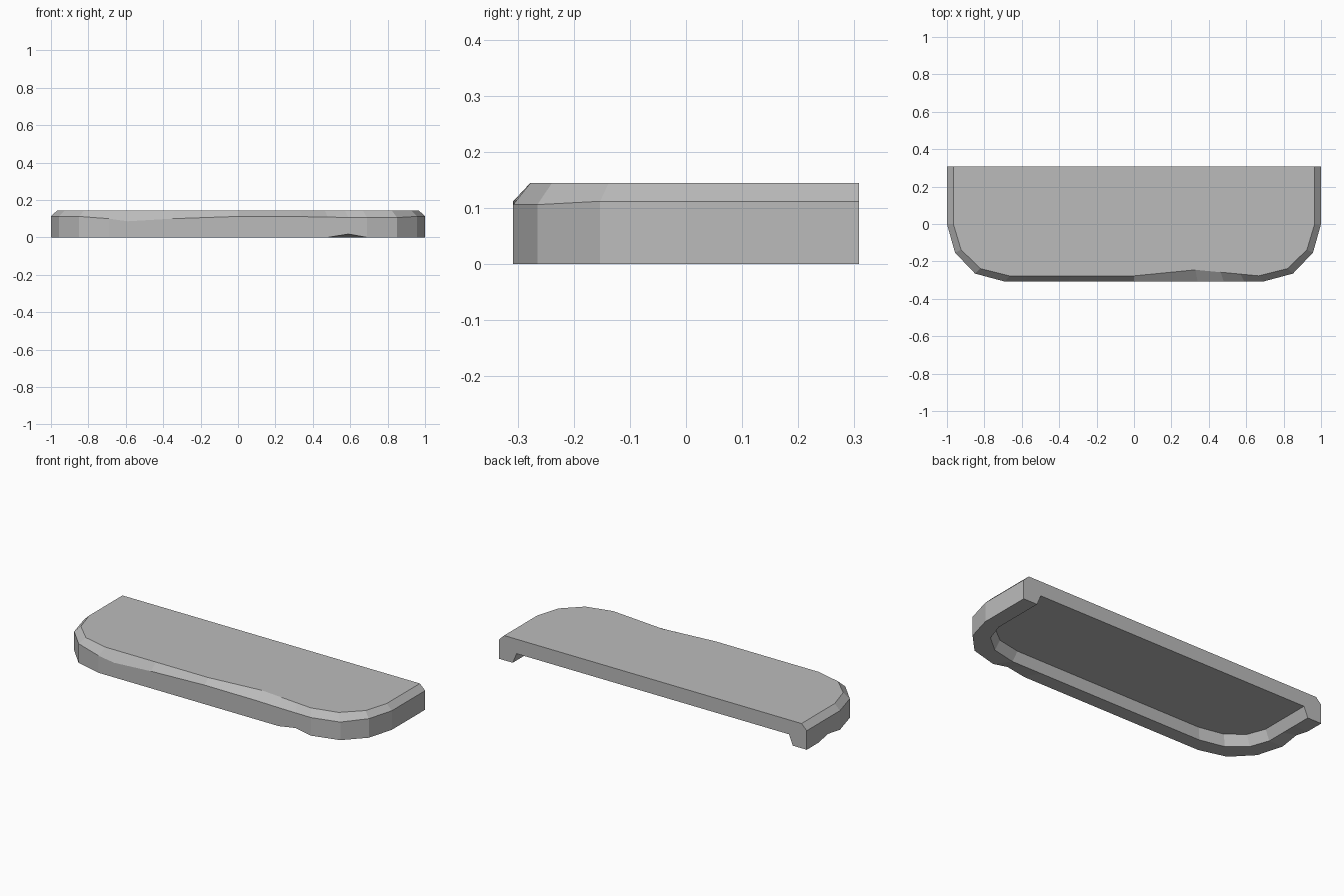
import bpy, bmesh

cube = bpy.data.objects.get("Cube")
if cube:
    bpy.data.objects.remove(cube)

# One plain stone colour
stone = bpy.data.materials.new("stone_grey")
stone.use_nodes = True
colour = (0.5, 0.5, 0.5, 1)
stone.diffuse_color = colour
stone.node_tree.nodes["Principled BSDF"].inputs["Base Color"].default_value = colour

BACK, TOP, CEILING = 0.308, 0.145, 0.06

# Rounded outline from back right to back left: x, y, chamfer height, bottom chip height
outline = [
    (-1, BACK, 0.112, 0), (-1, 0.2, 0.112, 0), (-1, 0.11, 0.112, 0.018),
    (-1, 0, 0.112, 0), (-0.957, -0.153, 0.112, 0), (-0.85, -0.265, 0.112, 0),
    (-0.69, -BACK, 0.1, 0), (-0.59, -BACK, 0.086, 0), (-0.35, -BACK, 0.1, 0),
    (0, -BACK, 0.112, 0), (0.34, -BACK, 0.111, 0), (0.48, -BACK, 0.108, 0),
    (0.59, -BACK, 0.107, 0.018), (0.69, -BACK, 0.106, 0), (0.85, -0.265, 0.106, 0),
    (0.957, -0.153, 0.112, 0), (1, 0, 0.112, 0), (1, BACK, 0.112, 0),
]


def shrink(x, y, sx, sy):
    """Inset an outline point while keeping the back edge flush."""
    return x * sx, y * sy if y < 0 else y


bm = bmesh.new()
rings = [[] for _ in range(5)]
for x, y, chamfer, chip in outline:
    tx, ty = shrink(x, y, 0.966, 0.9)
    if x == 0.34:            # worn dip in the front top edge
        ty = -0.245
    elif 0.34 < x < 0.69:
        ty = -0.245 - 0.032 * (tx - 0.328) / 0.338
    elif x == 0.69:
        ty = -0.277
    section = [
        (tx, ty, TOP),
        (x, y, chamfer),
        (x, y, chip),
        (*shrink(x, y, 0.91, 0.73), 0),
        (*shrink(x, y, 0.885, 0.67), CEILING),
    ]
    for ring, co in zip(rings, section):
        ring.append(bm.verts.new(co))

# Chamfer, outer wall, rim underside and recess wall
for upper, lower in zip(rings, rings[1:]):
    for i in range(len(outline) - 1):
        bm.faces.new((upper[i], lower[i], lower[i + 1], upper[i + 1]))

# Top, recess ceiling and open channel-shaped back
bm.faces.new(rings[0])
bm.faces.new(rings[4][::-1])
bm.faces.new([r[0] for r in rings] + [r[-1] for r in rings[::-1]])
bmesh.ops.recalc_face_normals(bm, faces=bm.faces[:])

mesh = bpy.data.meshes.new("ledge_slab")
bm.to_mesh(mesh)
bm.free()
mesh.materials.append(stone)
slab = bpy.data.objects.new("ledge_slab", mesh)
bpy.context.collection.objects.link(slab)
